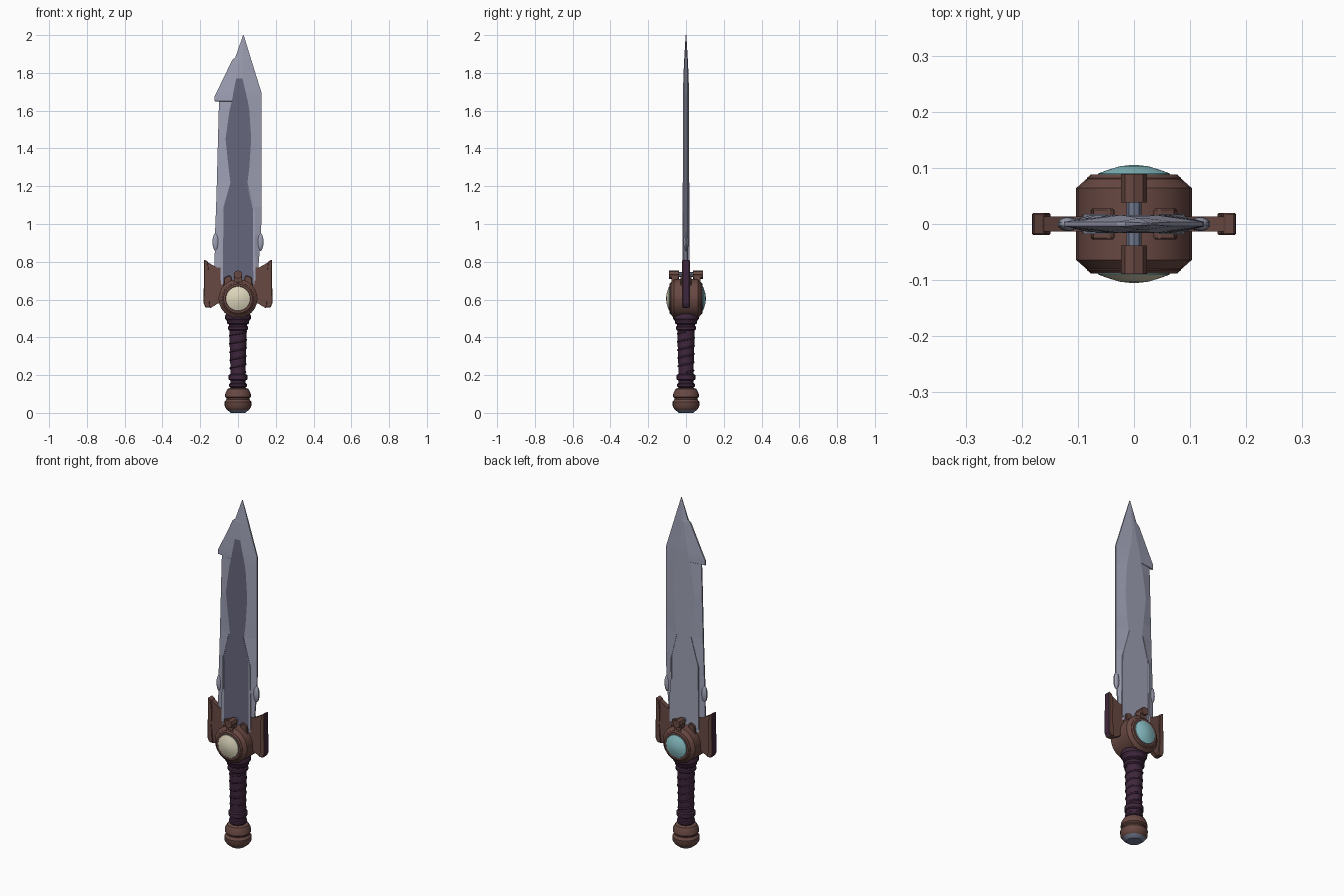
import bpy, bmesh, math
from mathutils import Matrix, Vector

if "Cube" in bpy.data.objects:
    bpy.data.objects.remove(bpy.data.objects["Cube"])


def mat(name, r, g, b):
    lin = [((c / 255 + 0.055) / 1.055) ** 2.4 for c in (r, g, b)]
    m = bpy.data.materials.new(name)
    m.diffuse_color = (*lin, 1)
    m.use_nodes = True
    m.node_tree.nodes["Principled BSDF"].inputs["Base Color"].default_value = m.diffuse_color
    return m


STEEL = mat("light steel", 158, 160, 180)
DARK = mat("dark steel", 102, 102, 125)
BROWN = mat("brown metal", 104, 72, 66)
PURPLE = mat("dark purple leather", 62, 38, 60)
CREAM = mat("cream gem", 222, 215, 188)
CYAN = mat("cyan gem", 140, 196, 202)
CAP = mat("blue grey cap", 112, 120, 142)


def finish(name, bm, mats, rule=None, smooth=None):
    bmesh.ops.remove_doubles(bm, verts=bm.verts, dist=1e-5)
    bmesh.ops.recalc_face_normals(bm, faces=bm.faces)
    bm.normal_update()
    if rule:
        for f in bm.faces:
            f.material_index = rule(f.calc_center_median(), f.normal)
    me = bpy.data.meshes.new(name)
    bm.to_mesh(me)
    bm.free()
    ob = bpy.data.objects.new(name, me)
    bpy.context.collection.objects.link(ob)
    for m in mats:
        me.materials.append(m)
    if smooth:
        bpy.context.view_layer.objects.active = ob
        ob.select_set(True)
        bpy.ops.object.shade_smooth_by_angle(angle=math.radians(smooth))
        ob.select_set(False)
    return ob


def loft(bm, rings):
    rows = [[bm.verts.new(p) for p in ring] for ring in rings]
    n = len(rows[0])
    for a, b in zip(rows, rows[1:]):
        for i in range(n):
            j = (i + 1) % n
            bm.faces.new((a[i], a[j], b[j], b[i]))
    bm.faces.new(rows[0])
    bm.faces.new(rows[-1])


def lathe(name, profile, mats, seg=28, along_y=False, z0=0, rule=None):
    """Spin (radius, height) pairs around z, or around y at height z0."""
    bm = bmesh.new()
    rings = []
    for r, h in profile:
        ring = []
        for i in range(seg):
            a = 2 * math.pi * i / seg
            c, s = r * math.cos(a), r * math.sin(a)
            ring.append((c, h, z0 + s) if along_y else (c, s, h))
        rings.append(ring)
    loft(bm, rings)
    return finish(name, bm, mats, rule, 35)


def plate(name, pts, y0, y1, mats, rule=None, bevel=0):
    """Extrude an (x, z) outline from y0 to y1."""
    bm = bmesh.new()
    loft(bm, [[(x, y, z) for x, z in pts] for y in (y0, y1)])
    if bevel:
        bmesh.ops.bevel(bm, geom=list(bm.edges), offset=bevel, segments=1, affect='EDGES')
    return finish(name, bm, mats, rule)


# Blade: z, left edge, left fuller, right fuller, right edge, half thickness
rows = [
    (0.68, -0.125, -0.080, 0.083, 0.100, 0.016),
    (0.94, -0.122, -0.078, 0.083, 0.122, 0.016),
    (1.09, -0.116, -0.076, 0.082, 0.125, 0.016),
    (1.22, -0.112, -0.040, 0.050, 0.125, 0.016),
    (1.30, -0.110, -0.050, 0.060, 0.125, 0.016),
    (1.45, -0.106, -0.066, 0.070, 0.125, 0.016),
    (1.60, -0.102, -0.045, 0.060, 0.125, 0.016),
    (1.649, -0.100, -0.033, 0.052, 0.125, 0.016),
    (1.65, -0.125, -0.033, 0.052, 0.125, 0.016),
    (1.675, -0.125, -0.028, 0.046, 0.125, 0.016),
    (1.70, -0.112, -0.024, 0.040, 0.123, 0.016),
    (1.77, -0.078, -0.010, 0.024, 0.101, 0.014),
    (1.87, -0.030, 0.008, 0.024, 0.070, 0.010),
    (1.88, -0.015, 0.010, 0.025, 0.067, 0.009),
    (2.00, 0.027, 0.028, 0.029, 0.030, 0.002)]
bm = bmesh.new()
rings = []
for z, L, l, r, R, t in rows:
    e = min(0.004, t * 0.6)
    rings.append([(L, -e, z), (l, -t, z), (r, -t, z), (R, -e, z),
                  (R, e, z), (r, t, z), (l, t, z), (L, e, z)])
loft(bm, rings)


def fuller_rule(c, n):
    return 1 if n.y < -0.9 and c.z < 1.77 and c.y < -0.0145 else 0


finish("blade", bm, [STEEL, DARK], fuller_rule)

for side, sx in (("left", -1), ("right", 1)):
    # Raised slivers beside the fuller
    plate(side + "_blade_ridge",
          [(sx * x, z) for x, z in ((0.045, 1.22), (0.079, 1.08), (0.081, 0.70),
                                    (0.092, 0.70), (0.090, 1.06))],
          -0.018, 0.018, [STEEL])
    # Oval studs on the blade edges
    bm = bmesh.new()
    bmesh.ops.create_uvsphere(bm, u_segments=10, v_segments=8, radius=1)
    bmesh.ops.transform(bm, verts=bm.verts, matrix=Matrix.Translation((sx * 0.118, 0, 0.905))
                        @ Matrix.Diagonal((0.018, 0.013, 0.048, 1)))
    finish(side + "_edge_stud", bm, [STEEL], smooth=40)

    # Guard wing and its thicker outer flange, purple on the outward side
    def out_rule(c, n, s=sx):
        return 1 if n.x * s > 0.8 else 0
    plate(side + "_guard_wing",
          [(sx * x, z) for x, z in ((0.05, 0.72), (0.066, 0.775), (0.108, 0.768), (0.165, 0.80),
                                    (0.165, 0.565), (0.145, 0.555), (0.108, 0.578), (0.05, 0.60))],
          -0.013, 0.013, [BROWN])
    plate(side + "_guard_flange",
          [(sx * x, z) for x, z in ((0.180, 0.812), (0.160, 0.802), (0.155, 0.74), (0.160, 0.65),
                                    (0.148, 0.557), (0.172, 0.558), (0.182, 0.58))],
          -0.020, 0.020, [BROWN, PURPLE], out_rule, 0.003)
    # Blade clamps on top of the hub
    plate(side + "_blade_clamp",
          [(sx * x, z) for x, z in ((0.035, 0.64), (0.035, 0.72), (0.045, 0.728),
                                    (0.072, 0.718), (0.08, 0.64))],
          -0.028, 0.028, [BROWN], bevel=0.003)

# Round hub, lying front to back
ZH = 0.605
lathe("hub", [(0.085, -0.080), (0.103, -0.064), (0.103, 0.064), (0.085, 0.080)],
      [BROWN], 24, True, ZH)

for face, s in (("front", -1), ("back", 1)):
    # Gem bezel ring, domed gem, top peg
    lathe(face + "_bezel", [(0.084, s * 0.07), (0.084, s * 0.082), (0.077, s * 0.088),
                            (0.066, s * 0.088), (0.062, s * 0.078)], [BROWN], 28, True, ZH)
    lathe(face + "_gem", [(0.064, s * 0.075), (0.064, s * 0.090), (0.048, s * 0.096),
                          (0.025, s * 0.103), (0.006, s * 0.105)],
          [CREAM if s < 0 else CYAN, CYAN], 28, True, ZH,
          lambda c, n: 1 if abs(n.y) < 0.5 else 0)
    lathe(face + "_peg", [(0.023, s * 0.038), (0.023, s * 0.089)], [BROWN], 8, True, 0.732)
    lathe(face + "_peg_pin", [(0.013, 0), (0.013, s * 0.040)], [CAP], 8, True, 0.732)
    plate(face + "_peg_foot", [(-0.020, 0.66), (0.020, 0.66), (0.020, 0.732), (-0.020, 0.732)],
          s * 0.042, s * 0.076, [BROWN])

# Collar and grip with raised rings
lathe("grip", [(0.040, 0.11), (0.041, 0.135), (0.047, 0.14), (0.047, 0.152), (0.041, 0.157),
               (0.041, 0.172), (0.049, 0.177), (0.049, 0.200), (0.041, 0.206),
               (0.041, 0.26), (0.044, 0.36), (0.045, 0.435), (0.054, 0.442), (0.054, 0.455),
               (0.048, 0.461), (0.048, 0.467), (0.057, 0.473), (0.060, 0.49),
               (0.068, 0.498), (0.068, 0.515), (0.060, 0.53)], [PURPLE], 24)

# Leather strap wound around the grip
cu = bpy.data.curves.new("grip_strap", 'CURVE')
cu.dimensions = '3D'
cu.bevel_depth = 0.005
cu.bevel_resolution = 1
sp = cu.splines.new('POLY')
N = 80
sp.points.add(N)
for i in range(N + 1):
    t = i / N
    a = t * 5 * 2 * math.pi
    r = 0.040 + 0.004 * t
    sp.points[i].co = (r * math.cos(a), r * math.sin(a), 0.215 + 0.215 * t, 1)
strap = bpy.data.objects.new("grip_strap", cu)
cu.materials.append(PURPLE)
bpy.context.collection.objects.link(strap)

# Pommel with a blue grey base
lathe("pommel", [(0.038, 0.0), (0.058, 0.016), (0.070, 0.032), (0.071, 0.058), (0.061, 0.072),
                 (0.061, 0.078), (0.069, 0.085), (0.067, 0.105), (0.056, 0.126), (0.042, 0.132)],
      [BROWN, CAP], 24, rule=lambda c, n: 1 if c.z < 0.014 else 0)
